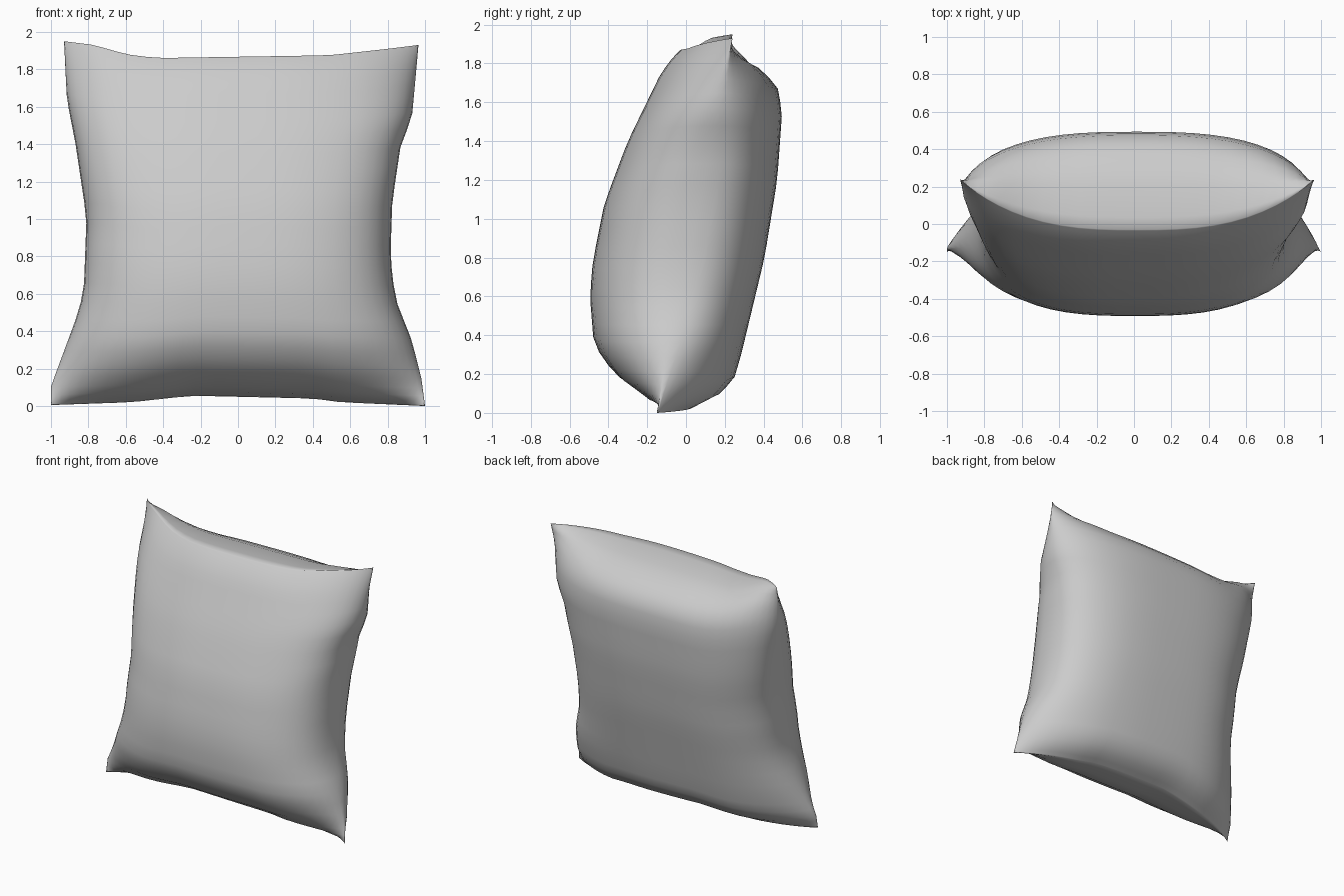
import bpy, bmesh, math

if "Cube" in bpy.data.objects:
    bpy.data.objects.remove(bpy.data.objects["Cube"])

def interp(pts, t):
    """Piecewise linear lookup in a short (t, value) profile."""
    if t <= pts[0][0]:
        return pts[0][1]
    for (a, p), (b, q) in zip(pts, pts[1:]):
        if t <= b:
            return p + (q - p) * (t - a) / (b - a)
    return pts[-1][1]

# Seam outline: side edges (height, x), top and bottom edges (u, z)
left = [(0, -1), (.1, -1), (.45, -.87), (.6, -.825), (1, -.81), (1.4, -.87), (1.63, -.915), (1.94, -.93)]
right = [(0, 1), (.15, .98), (.35, .93), (.58, .84), (.8, .815), (1.1, .825), (1.4, .87), (1.55, .93), (1.94, .965)]
top_z = [(-1, 1.95), (-.83, 1.93), (-.65, 1.88), (-.48, 1.86), (.5, 1.875), (.83, 1.91), (1, 1.93)]
bottom_z = [(-1, .005), (-.57, .02), (-.25, .055), (.4, .04), (.55, .02), (1, 0)]

# Cushion depth along the centre line (height, y)
front = [(.045, .06), (.08, -.18), (.2, -.37), (.35, -.475), (.6, -.495), (.78, -.48),
         (1.08, -.42), (1.4, -.3), (1.75, -.13), (1.83, -.07), (1.87, -.03)]
back = [(.045, .06), (.1, .18), (.18, .25), (.3, .285), (.8, .405), (1.2, .47),
        (1.55, .495), (1.69, .47), (1.79, .36), (1.85, .2), (1.87, -.03)]

N = 28
steps = [-math.cos(math.pi * i / N) for i in range(N + 1)]

def point(u, s, profile):
    v = (s + 1) / 2
    z = (1 - v) * interp(bottom_z, u) + v * interp(top_z, u)
    x0, x1 = interp(left, v * 1.94), interp(right, v * 1.94)
    x = x0 + (x1 - x0) * (u + 1) / 2
    # Straight leaning side seam; the puff fades to points at the corners
    seam = -.15 + .39 * v
    puff = max(0, 1 - abs(u) ** 2.8) ** (.4 + .55 * abs(s) ** 3.5)
    y = seam + puff * (interp(profile, .045 + 1.825 * v) - seam)
    return x, y, z

# Pillow: two puffed panels welded along the seam
bm = bmesh.new()
for profile, flip in ((front, False), (back, True)):
    grid = [[bm.verts.new(point(u, s, profile)) for u in steps] for s in steps]
    for j in range(N):
        for i in range(N):
            quad = [grid[j][i], grid[j][i + 1], grid[j + 1][i + 1], grid[j + 1][i]]
            bm.faces.new(quad[::-1] if flip else quad)
bmesh.ops.remove_doubles(bm, verts=bm.verts, dist=.0005)
bmesh.ops.recalc_face_normals(bm, faces=bm.faces)
mesh = bpy.data.meshes.new("pillow")
bm.to_mesh(mesh)
bm.free()
pillow = bpy.data.objects.new("pillow", mesh)
bpy.context.collection.objects.link(pillow)
for p in mesh.polygons:
    p.use_smooth = True
